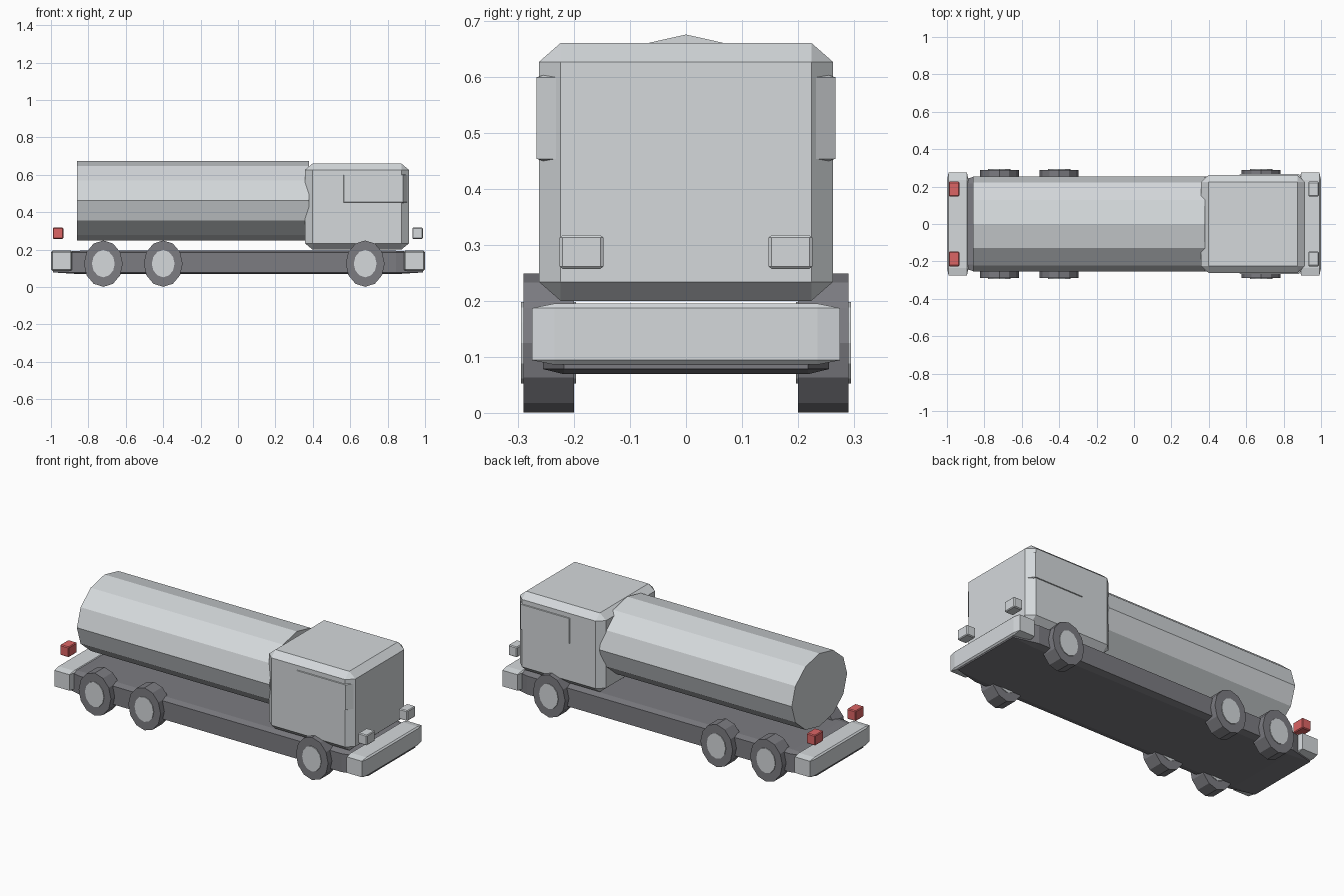
import bpy, bmesh
from math import pi
from mathutils import Matrix, Vector

cube = bpy.data.objects.get("Cube")
if cube:
    bpy.data.objects.remove(cube, do_unlink=True)


def material(name, rgb):
    mat = bpy.data.materials.new(name)
    mat.use_nodes = True
    colour = (*rgb, 1.0)
    mat.diffuse_color = colour
    mat.node_tree.nodes["Principled BSDF"].inputs["Base Color"].default_value = colour
    return mat


light_grey = material("light grey", (0.66, 0.69, 0.71))
dark_grey = material("dark grey", (0.2, 0.2, 0.22))
red = material("lamp red", (0.72, 0.13, 0.13))


def finish(bm, name, mat):
    bmesh.ops.recalc_face_normals(bm, faces=bm.faces)
    mesh = bpy.data.meshes.new(name)
    bm.to_mesh(mesh)
    bm.free()
    mesh.materials.append(mat)
    obj = bpy.data.objects.new(name, mesh)
    bpy.context.collection.objects.link(obj)
    return obj


def box(name, low, high, mat):
    """Chamfered block; the chamfer stretches with the block's proportions."""
    low, high = Vector(low), Vector(high)
    bm = bmesh.new()
    bmesh.ops.create_cube(bm, size=1)
    bmesh.ops.bevel(bm, geom=bm.edges[:], offset=0.073, segments=1, affect='EDGES')
    bmesh.ops.scale(bm, vec=high - low, verts=bm.verts)
    bmesh.ops.translate(bm, vec=(low + high) / 2, verts=bm.verts)
    return finish(bm, name, mat)


def drum(name, axis, centre, size, mat):
    """Twelve-sided cylinder along the x or y axis, scaled to the given size."""
    bm = bmesh.new()
    bmesh.ops.create_cone(bm, cap_ends=True, segments=12, radius1=0.5, radius2=0.5, depth=1)
    turn = Matrix.Rotation(pi / 2, 3, 'Y' if axis == 'X' else 'X')
    bmesh.ops.rotate(bm, cent=(0, 0, 0), matrix=turn, verts=bm.verts)
    bmesh.ops.scale(bm, vec=size, verts=bm.verts)
    bmesh.ops.translate(bm, vec=centre, verts=bm.verts)
    return finish(bm, name, mat)


# Body
box("chassis", (-0.99, -0.255, 0.069), (0.99, 0.255, 0.194), dark_grey)
box("cab", (0.358, -0.262, 0.2), (0.914, 0.262, 0.66), light_grey)
box("side_window_band", (0.54, -0.267, 0.441), (0.908, 0.267, 0.611), light_grey)
drum("tank", 'X', (-0.24, 0, 0.4625), (1.24, 0.51, 0.425), light_grey)

# Bumpers
box("front_bumper", (0.885, -0.275, 0.086), (1.0, 0.275, 0.195), light_grey)
box("rear_bumper", (-1.0, -0.275, 0.086), (-0.885, 0.275, 0.195), light_grey)

# Lamps and wheels on both sides
for side, s in (("left", 1), ("right", -1)):
    y0, y1 = sorted((s * 0.147, s * 0.226))
    box(f"{side}_headlight", (0.932, y0, 0.257), (0.988, y1, 0.317), light_grey)
    box(f"{side}_tail_light", (-0.99, y0, 0.257), (-0.934, y1, 0.317), red)
    for place, x in (("rear", -0.72), ("middle", -0.4), ("front", 0.68)):
        centre = (x, s * 0.245, 0.125)
        drum(f"{side}_{place}_tyre", 'Y', centre, (0.208, 0.09, 0.248), dark_grey)
        drum(f"{side}_{place}_hub", 'Y', centre, (0.122, 0.098, 0.146), light_grey)
